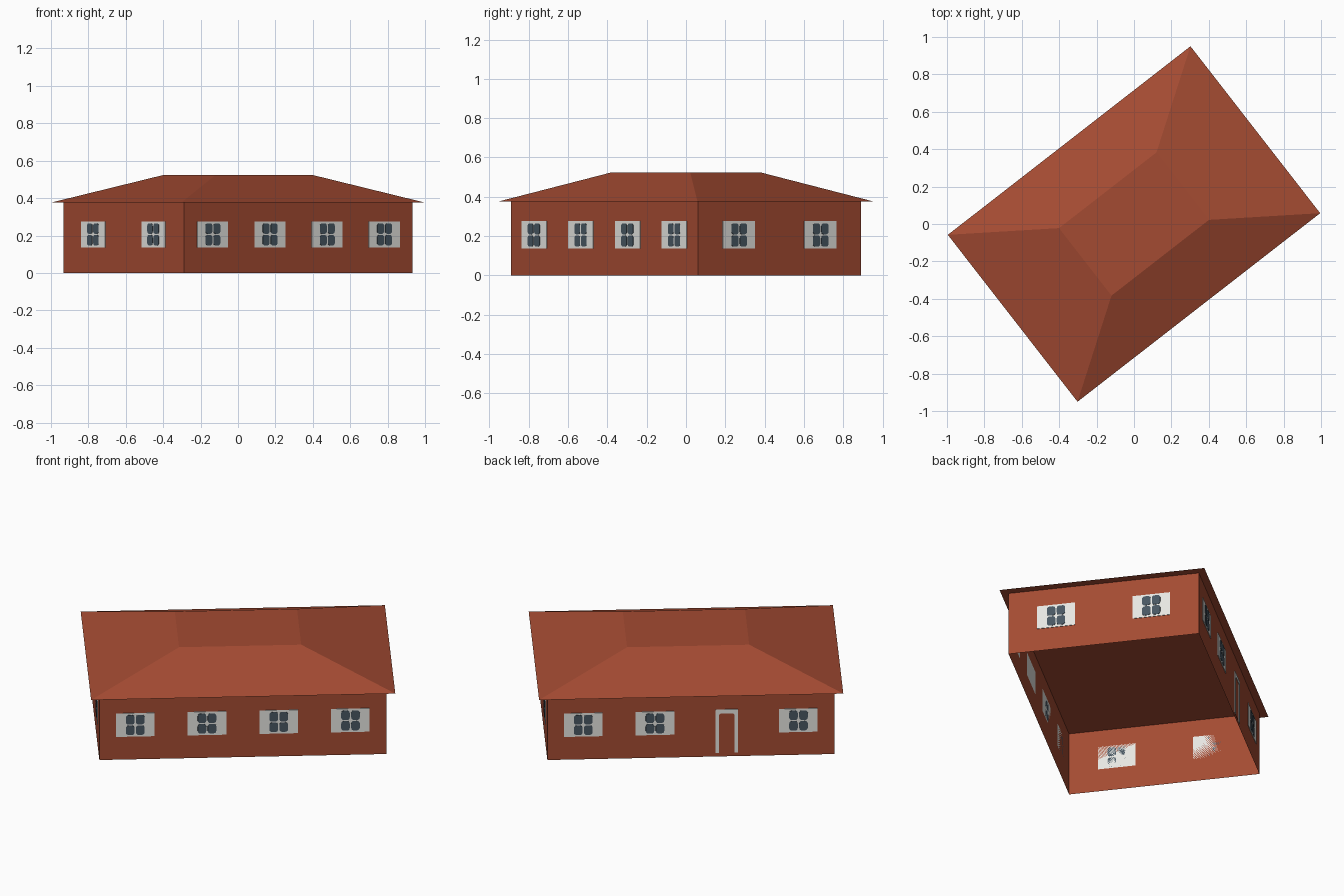
import bpy, bmesh, math
from mathutils import Matrix, Vector

cube = bpy.data.objects.get("Cube")
if cube:
    bpy.data.objects.remove(cube, do_unlink=True)


def material(name, color):
    mat = bpy.data.materials.new(name)
    mat.use_nodes = True
    mat.diffuse_color = (*color, 1)
    mat.node_tree.nodes["Principled BSDF"].inputs["Base Color"].default_value = (*color, 1)
    return mat


brick = material("brick red", (0.37, 0.07, 0.032))
white = material("frame white", (0.79, 0.79, 0.76))
glass = material("slate glass", (0.065, 0.095, 0.122))

YAW = Matrix.Rotation(math.radians(37.85), 4, "Z")   # the house stands turned
LENGTH, WIDTH, EAVE, TOP = 1.55, 1.05, 0.377, 0.523


def finish(name, bm, mat, matrix):
    bmesh.ops.recalc_face_normals(bm, faces=bm.faces)
    bm.transform(matrix)
    mesh = bpy.data.meshes.new(name)
    bm.to_mesh(mesh)
    bm.free()
    mesh.materials.append(mat)
    obj = bpy.data.objects.new(name, mesh)
    bpy.context.collection.objects.link(obj)
    return obj


def frustum(name, low, high, z0, z1, mat, capped):
    """Four sloping or upright sides between two rectangles."""
    bm = bmesh.new()
    signs = [(-1, -1), (1, -1), (1, 1), (-1, 1)]
    rings = [[bm.verts.new((sx * size[0] / 2, sy * size[1] / 2, z)) for sx, sy in signs]
             for size, z in ((low, z0), (high, z1))]
    for i in range(4):
        j = (i + 1) % 4
        bm.faces.new((rings[0][i], rings[0][j], rings[1][j], rings[1][i]))
    if capped:
        for ring in rings:
            bm.faces.new(ring)
    return finish(name, bm, mat, YAW)


def rounded(cx, cz, w, h, r, round_bottom=True, steps=4):
    """Counter-clockwise outline of a rectangle with rounded corners."""
    points = []
    for k, (sx, sz) in enumerate([(1, 1), (-1, 1), (-1, -1), (1, -1)]):
        if sz < 0 and not round_bottom:
            points.append((cx + sx * w / 2, cz + sz * h / 2))
            continue
        for s in range(steps + 1):
            a = (k + s / steps) * math.pi / 2
            points.append((cx + sx * (w / 2 - r) + r * math.cos(a),
                           cz + sz * (h / 2 - r) + r * math.sin(a)))
    return points


def plates(name, outlines, depth, mat, matrix):
    """Thin plates standing out from a wall; local -y points outward."""
    bm = bmesh.new()
    for outline in outlines:
        face = bm.faces.new([bm.verts.new((x, 0, z)) for x, z in outline])
        out = bmesh.ops.extrude_face_region(bm, geom=[face])["geom"]
        moved = [v for v in out if isinstance(v, bmesh.types.BMVert)]
        bmesh.ops.translate(bm, verts=moved, vec=Vector((0, -depth, 0)))
    return finish(name, bm, mat, matrix)


def window(name, matrix):
    w, h, z = 0.208, 0.139, 0.206
    frame = [(-w / 2, z - h / 2), (w / 2, z - h / 2), (w / 2, z + h / 2), (-w / 2, z + h / 2)]
    plates(name + "_frame", [frame], 0.003, white, matrix)
    panes = [rounded(sx * 0.027, z + sz * 0.031, 0.046, 0.056, 0.014)
             for sx in (-1, 1) for sz in (-1, 1)]
    plates(name + "_panes", panes, 0.005, glass, matrix)


def door(matrix):
    base, top, half = 0.022, 0.28, 0.061
    inner_w, inner_top = 0.084, 0.257
    opening = rounded(0, (base + inner_top) / 2, inner_w, inner_top - base, 0.014, False)
    # the opening runs right to left over the top, then its two bottom corners
    arch = opening[:-2]
    frame = [(half, base), (half, top), (-half, top), (-half, base), opening[-2]]
    frame += arch[::-1] + [opening[-1]]
    plates("door_frame", [frame], 0.004, white, matrix)
    plates("door_leaf", [opening], 0.002, brick, matrix)


# Shell and hipped roof with a flat deck
frustum("walls", (LENGTH, WIDTH), (LENGTH, WIDTH), 0, EAVE, brick, False)
frustum("roof", (1.643, 1.13), (0.66, 0.457), EAVE, TOP, brick, True)

# Openings spaced evenly along each wall
sides = [("front", 0, LENGTH, WIDTH, 4), ("left", 90, WIDTH, LENGTH, 2),
         ("back", 180, LENGTH, WIDTH, 4), ("right", 270, WIDTH, LENGTH, 2)]
for side, turn, span, across, count in sides:
    for i in range(count):
        offset = ((i + 0.5) / count - 0.5) * span
        place = (YAW @ Matrix.Rotation(math.radians(turn), 4, "Z")
                 @ Matrix.Translation((offset, -across / 2, 0)))
        if side == "back" and i == 2:
            door(place)
        else:
            window(f"{side}_window_{i + 1}", place)
